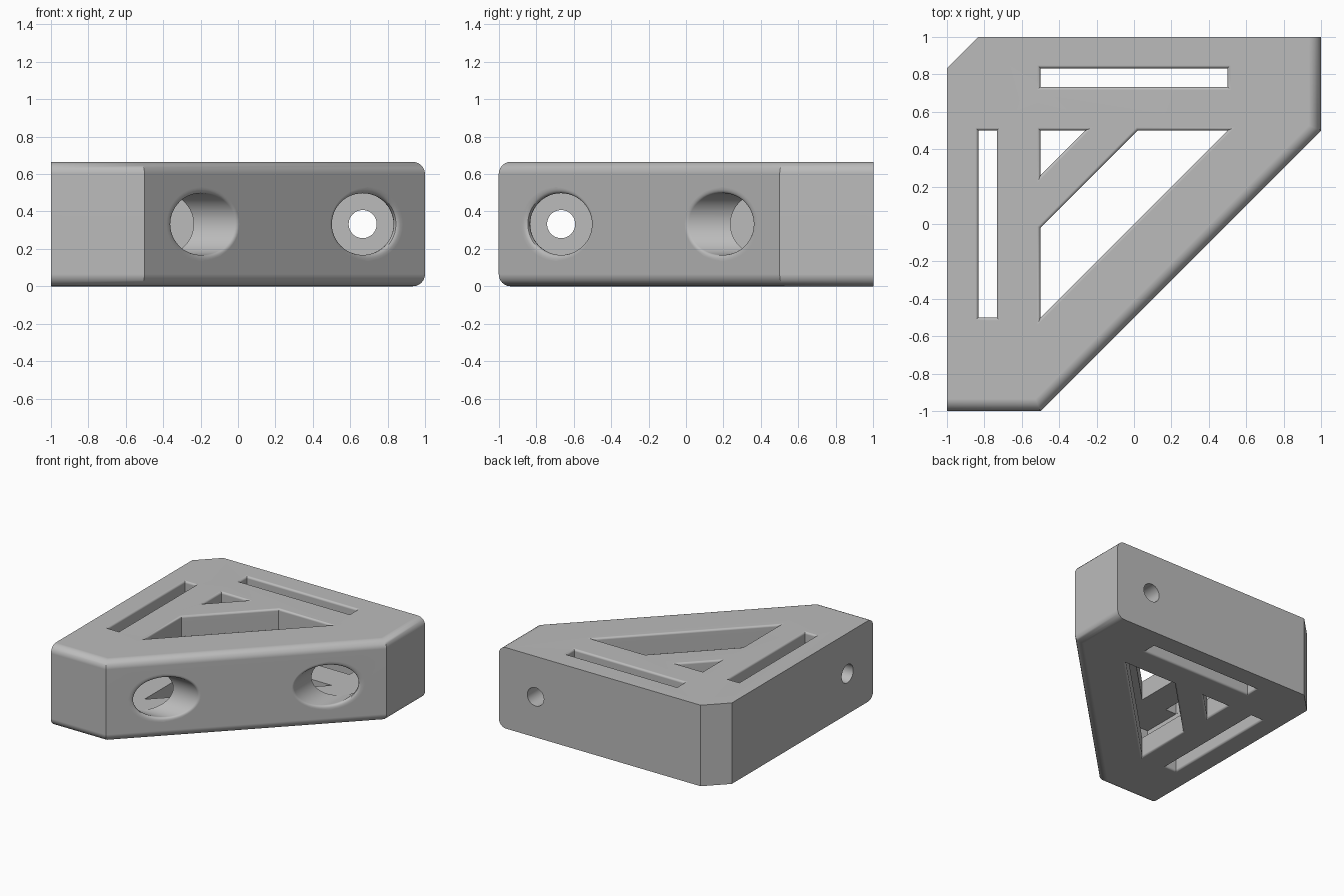
import bpy, bmesh
from math import sin, cos, tan, pi, acos, sqrt, radians
from mathutils import Vector, Matrix

if "Cube" in bpy.data.objects:
    bpy.data.objects.remove(bpy.data.objects["Cube"])

HEIGHT = 0.665
WALL = 1 / 6
STEPS = 6
SIDES = 48
AXIS = 2 / 3          # distance of the screw axes from the centre lines
RIM = 0.03            # rounding where the access bores meet the slanted face

grey = bpy.data.materials.new("light_grey")
grey.use_nodes = True
grey.diffuse_color = (0.5, 0.5, 0.5, 1)
grey.node_tree.nodes["Principled BSDF"].inputs["Base Color"].default_value = (0.5, 0.5, 0.5, 1)


def loft(name, rings):
    """Closed solid through a list of equally long rings."""
    bm = bmesh.new()
    loops = [[bm.verts.new(p) for p in ring] for ring in rings]
    n = len(loops[0])
    for a, b in zip(loops, loops[1:]):
        for i in range(n):
            j = (i + 1) % n
            bm.faces.new((a[i], a[j], b[j], b[i]))
    bm.faces.new(loops[0])
    bm.faces.new(loops[-1])
    bmesh.ops.recalc_face_normals(bm, faces=bm.faces)
    mesh = bpy.data.meshes.new(name)
    bm.to_mesh(mesh)
    bm.free()
    mesh.materials.append(grey)
    obj = bpy.data.objects.new(name, mesh)
    bpy.context.collection.objects.link(obj)
    return obj


def inset(poly, dists):
    """Move each edge of a counter-clockwise polygon inward by its distance."""
    pts = [Vector(p) for p in poly]
    lines = []
    for i, p in enumerate(pts):
        d = (pts[(i + 1) % len(pts)] - p).normalized()
        normal = Vector((-d.y, d.x))
        lines.append((normal, normal.dot(p) + dists[i]))
    out = []
    for i in range(len(pts)):
        (n1, c1), (n2, c2) = lines[i - 1], lines[i]
        out.append(Matrix((n1, n2)).inverted() @ Vector((c1, c2)))
    return out


def rounded_prism(name, poly, weights, radius, overshoot=0):
    """Full-height prism whose weighted sides curve in (or flare out) at both ends."""
    levels = []
    for k in range(STEPS + 1):
        a = k / STEPS * pi / 2
        levels.append((radius * (1 - cos(a)), radius * (1 - sin(a))))
    if overshoot:
        levels.insert(0, (-overshoot, radius))
    levels += [(HEIGHT - z, d) for z, d in reversed(levels)]
    return loft(name, [[(p.x, p.y, z) for p in inset(poly, [w * d for w in weights])]
                       for z, d in levels])


def rect(x0, y0, x1, y1):
    return [(x0, y0), (x1, y0), (x1, y1), (x0, y1)]


def swap(rings):
    """Mirror across the bracket's symmetry plane."""
    return [[(-y, -x, z) for x, y, z in ring] for ring in rings]


def circle_ring(radius, y):
    return [(AXIS + radius * cos(2 * pi * i / SIDES), y,
             HEIGHT / 2 + radius * sin(2 * pi * i / SIDES)) for i in range(SIDES)]


def access_bore_rings(radius):
    """Wide bore with a rounded rim where it leaves the slanted face."""
    rings = [circle_ring(radius, 0.7)]
    for k in range(STEPS + 1):
        t = k / STEPS
        ring = []
        for i in range(SIDES):
            a = 2 * pi * i / SIDES
            slope = cos(a)
            along = Vector((1, slope)).normalized()
            length = RIM / tan(acos(slope / sqrt(1 + slope * slope)) / 2)
            corner = Vector((radius, AXIS + radius * slope - 0.5))
            start = corner + Vector((0, length))
            end = corner + along * length
            p = start * (1 - t) ** 2 + corner * 2 * t * (1 - t) + end * t * t
            ring.append((AXIS + p.x * cos(a), p.y, HEIGHT / 2 + p.x * sin(a)))
        rings.append(ring)
    rings.append([(x + 0.1, y - 0.1, z) for x, y, z in rings[-1]])
    return rings


# Outer block, rounded along the two ends and the slanted face
outline = [(-1, -1), (-0.5, -1), (1, 0.5), (1, 1), (-1 + WALL, 1), (-1, 1 - WALL)]
bracket = rounded_prism("corner_bracket", outline, [1, 1, 1, 0, 0, 0], 0.065)

# Hollow inside
inner = inset(outline, [WALL] * len(outline))
cutters = [loft("cavity_cutter", [[(p.x, p.y, z) for p in inner]
                                  for z in (WALL, HEIGHT - WALL)])]

# Slots and triangular windows through the top and bottom plates
near, far = 0.733, 0.832
openings = {
    "side_slot": rect(-far, -0.5, -near, 0.5),
    "back_slot": rect(-0.5, near, 0.5, far),
    "large_window": [(-0.5, -0.5), (0.5, 0.5), (0.02, 0.5), (-0.5, -0.02)],
    "small_window": [(-0.5, 0.26), (-0.26, 0.5), (-0.5, 0.5)],
}
for name, poly in openings.items():
    cutters.append(rounded_prism(name + "_cutter", poly, [-1] * len(poly), 0.0167, 0.1))

# Access bores and screw holes, one pair per mounting wall
bore = access_bore_rings(0.165)
screw = [circle_ring(0.075, 0.75), circle_ring(0.075, 1.1)]
for name, rings in (("access_bore", bore), ("screw_hole", screw)):
    cutters.append(loft("back_" + name + "_cutter", rings))
    cutters.append(loft("side_" + name + "_cutter", swap(rings)))

# Cut everything out of the block
bpy.ops.object.select_all(action="DESELECT")
bpy.context.view_layer.objects.active = bracket
bracket.select_set(True)
for cutter in cutters:
    cutter.hide_render = True
    mod = bracket.modifiers.new(cutter.name, "BOOLEAN")
    mod.operation = "DIFFERENCE"
    mod.solver = "EXACT"
    mod.object = cutter
    bpy.ops.object.modifier_apply(modifier=mod.name)
    bpy.data.objects.remove(cutter)

# Smooth roundings, flat plates
bpy.ops.object.shade_smooth_by_angle(angle=radians(30))
weighted = bracket.modifiers.new("flat_plates", "WEIGHTED_NORMAL")
weighted.keep_sharp = True
